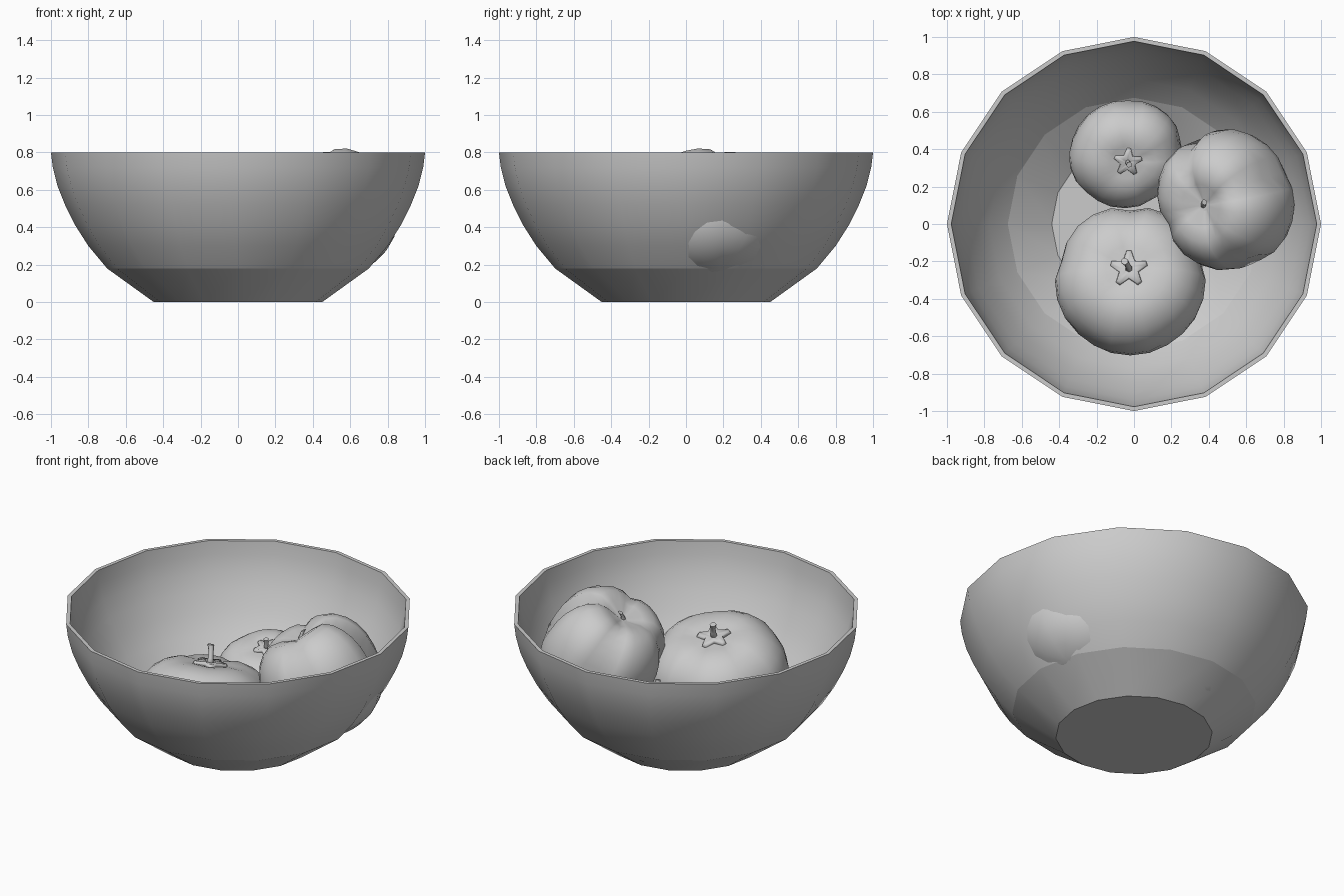
import bpy
from math import sin, cos, pi, exp
from mathutils import Vector, Matrix

if "Cube" in bpy.data.objects:
    bpy.data.objects.remove(bpy.data.objects["Cube"])


def loft(name, rings, matrix=None, sharp=(), cap=True):
    """Skin a list of equal-length point rings; rings in `sharp` become hard edges."""
    n = len(rings[0])
    verts = [tuple(p) for ring in rings for p in ring]
    faces = []
    for r in range(len(rings) - 1):
        for i in range(n):
            j = (i + 1) % n
            faces.append((r * n + i, r * n + j, (r + 1) * n + j, (r + 1) * n + i))
    if cap:
        faces.append(tuple(reversed(range(n))))
        last = (len(rings) - 1) * n
        faces.append(tuple(range(last, last + n)))
    mesh = bpy.data.meshes.new(name)
    mesh.from_pydata(verts, [], faces)
    mesh.update()
    for p in mesh.polygons:
        p.use_smooth = True
    for e in mesh.edges:
        a, b = e.vertices
        if a // n == b // n and a // n in sharp:
            e.use_edge_sharp = True
    obj = bpy.data.objects.new(name, mesh)
    bpy.context.collection.objects.link(obj)
    if matrix:
        obj.matrix_world = matrix
    return obj


def circle(r, z, n):
    return [(r * cos(2 * pi * i / n), r * sin(2 * pi * i / n), z) for i in range(n)]


# Bowl: 16-sided thin shell, outside up to the rim and back down inside
profile = [(.45, 0), (.70, .18), (.80, .30), (.87, .41), (.925, .52), (.965, .62),
           (.99, .72), (1, .80),
           (.977, .80), (.967, .72), (.942, .62), (.90, .52), (.845, .41), (.775, .30),
           (.675, .19), (.44, .02)]
loft("bowl", [circle(r, z, 16) for r, z in profile], sharp=(0, 1, 7, 8, 14, 15))


def frame(centre, axis, turn):
    q = Vector((0, 0, 1)).rotation_difference(Vector(axis).normalized())
    return Matrix.Translation(centre) @ q.to_matrix().to_4x4() @ Matrix.Rotation(turn, 4, 'Z')


def fruit(name, m, ax, ay, c, dip, lobes, amp):
    """Squashed globe with a dimpled top and radial grooves fading downwards."""
    rings, segs, steps = [], 24, 14
    for k in range(steps + 1):
        phi = pi * (0.02 + 0.96 * k / steps)
        s = sin(phi) ** 0.9
        h = abs(cos(phi)) ** 0.9 * (1 if cos(phi) > 0 else -1)
        weight = 0.15 + max(0, sin(phi * 1.25)) * (1 if phi < pi * .8 else 0)
        ring = []
        for i in range(segs):
            t = 2 * pi * i / segs
            groove = (1 - abs(sin(lobes * t / 2))) ** 2 * (0.75 + 0.25 * sin(t + 1))
            f = 1 - amp * groove * weight * (1 if h > 0 else 0.4)
            z = c * h * f
            if h > 0:
                z -= dip * exp(-(s / .38) ** 2)
            ring.append((ax * s * f * cos(t), ay * s * f * sin(t), z))
        rings.append(ring)
    loft(name, rings[::-1], m)


def tube(name, m, pts, radii, n=6):
    loft(name, [[(x + r * cos(2 * pi * i / n), y + r * sin(2 * pi * i / n), z)
                 for i in range(n)] for (x, y, z), r in zip(pts, radii)],
         m, sharp=(len(pts) - 1,))


def calyx(name, m, size, z):
    """Puffy five-pointed leaf star with blunt tips."""
    def star(k, h):
        ring = []
        for i in range(5):
            a = 2 * pi * i / 5
            for off, r, drop in ((-.13, .97, .10), (.13, .97, .10), (pi / 5, .52, 0)):
                ring.append((size * k * r * cos(a + off), size * k * r * sin(a + off),
                             z + h - drop * size * k * .3))
        return ring
    loft(name, [star(.9, -.03), star(1, .005), star(.9, .02), star(.3, .012)], m)


# Large front tomato
m = frame((-.02, -.30, .315), (-.03, .25, 1), pi / 2)
fruit("large_tomato", m, .405, .405, .295, .06, 5, .07)
calyx("large_tomato_leaves", m, .105, .245)
tube("large_tomato_stem", m, [(0, 0, .23), (0, 0, .28), (.01, .01, .32), (.015, .02, .355)],
     [.024, .016, .015, .02])

# Small back tomato
m = frame((-.04, .375, .25), (.04, -.24, 1), .25)
fruit("small_tomato", m, .31, .29, .225, .045, 5, .07)
calyx("small_tomato_leaves", m, .08, .185)
tube("small_tomato_stem", m, [(0, 0, .17), (0, 0, .21), (.005, 0, .255)], [.019, .013, .016])

# Tilted right tomato, leaning out through the bowl wall
m = frame((.49, .13, .475), (-.47, -.12, .88), .45)
fruit("tilted_tomato", m, .355, .385, .35, .10, 4, .14)
tube("tilted_tomato_stem", m, [(0, 0, .22), (0, 0, .26), (.03, .01, .285)], [.02, .014, .016])
